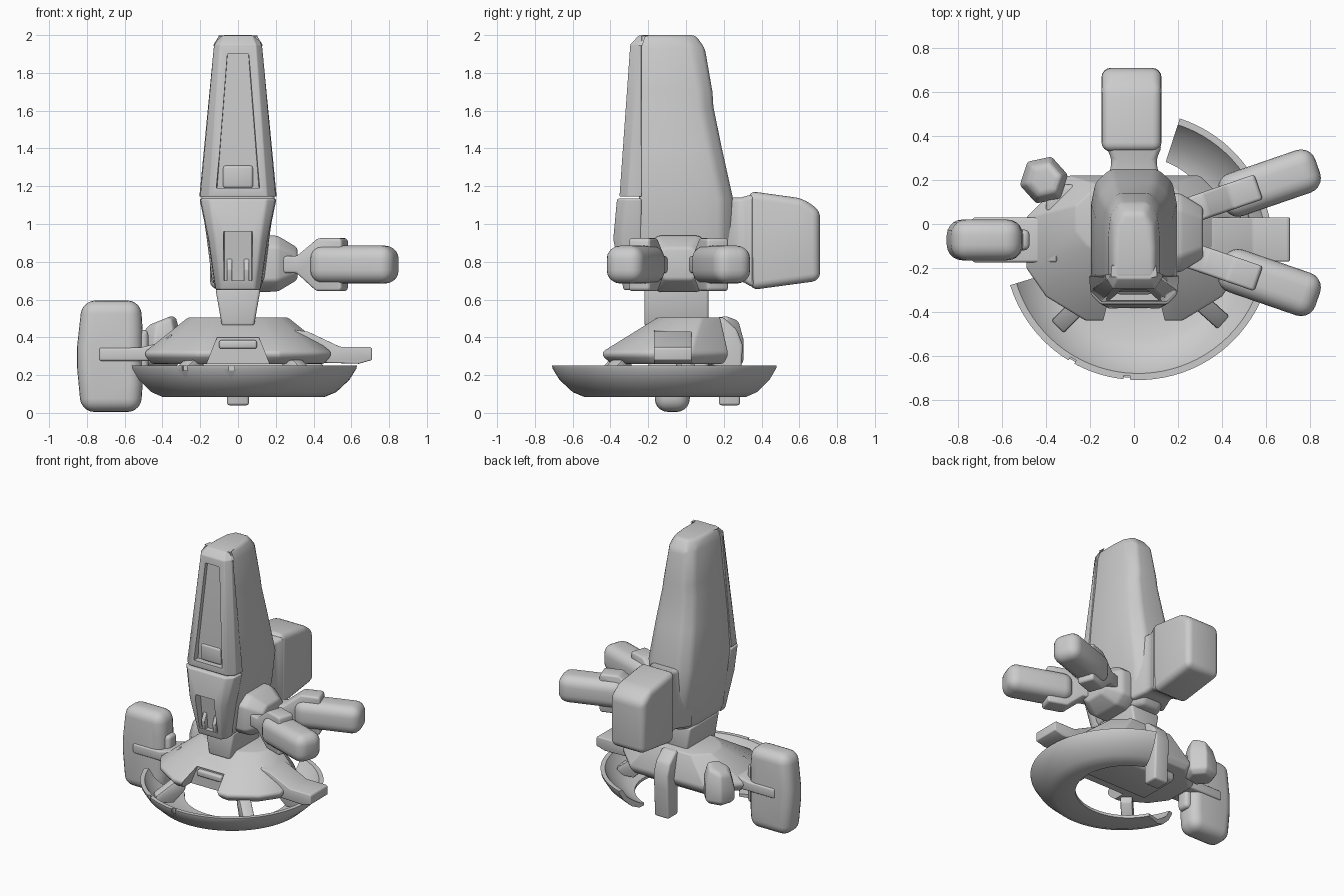
import bpy, bmesh, math
from mathutils import Matrix, Vector

if "Cube" in bpy.data.objects:
    bpy.data.objects.remove(bpy.data.objects["Cube"])


def loft(name, rings, bevel=0.0, seg=3, cuts=(), mat=None):
    """Skin closed rings of 3D points, cap, bevel, cut and shade."""
    bm = bmesh.new()
    vr = [[bm.verts.new(p) for p in r] for r in rings]
    n = len(vr[0])
    for a, b in zip(vr, vr[1:]):
        for i in range(n):
            j = (i + 1) % n
            bm.faces.new((a[i], a[j], b[j], b[i]))
    bm.faces.new(vr[0])
    bm.faces.new(vr[-1])
    if mat:
        bm.transform(mat)
    bmesh.ops.recalc_face_normals(bm, faces=bm.faces)
    me = bpy.data.meshes.new(name)
    bm.to_mesh(me)
    bm.free()
    ob = bpy.data.objects.new(name, me)
    bpy.context.collection.objects.link(ob)
    if bevel:
        m = ob.modifiers.new("bevel", 'BEVEL')
        m.width, m.segments, m.limit_method = bevel, seg, 'ANGLE'
        m.angle_limit = math.radians(25)
    for c in cuts:
        m = ob.modifiers.new("cut", 'BOOLEAN')
        m.object, m.operation, m.solver = c, 'DIFFERENCE', 'EXACT'
    bpy.ops.object.select_all(action='DESELECT')
    ob.select_set(True)
    bpy.context.view_layer.objects.active = ob
    bpy.ops.object.convert(target='MESH')
    for c in cuts:
        bpy.data.objects.remove(c)
    bpy.ops.object.shade_smooth_by_angle(angle=math.radians(38))
    return ob


def prism(name, pts, axis, lo, hi, *args, **kw):
    """Extrude a 2D outline along an axis (other two axes in xyz order)."""
    def put(p, v):
        q = list(p)
        q.insert("xyz".index(axis), v)
        return Vector(q)
    return loft(name, [[put(p, v) for p in pts] for v in (lo, hi)], *args, **kw)


def box(name, lo, hi, *args, **kw):
    pts = [(lo[0], lo[1]), (hi[0], lo[1]), (hi[0], hi[1]), (lo[0], hi[1])]
    return prism(name, pts, "z", lo[2], hi[2], *args, **kw)


def sym(half, z):
    """Mirror half a horizontal outline (front to back) over x = 0."""
    return [(x, y, z) for x, y in half] + [(-x, y, z) for x, y in reversed(half)]


def cutter(name, sections):
    """Tapered pocket: (z, half width, depth y) per section."""
    ob = loft(name, [[(-w, -.5, z), (w, -.5, z), (w * .85, y, z), (-w * .85, y, z)]
                     for z, w, y in sections])
    ob.hide_render = True
    return ob


# Tower hull: z, half width, back y
hull = [(.65, .115, .17), (.72, .14, .22), (.92, .165, .25), (1.13, .195, .25),
        (1.4, .175, .19), (1.62, .15, .145), (1.7, .14, .14), (1.93, .118, .10), (2.0, .092, .05)]
loft("tower_hull", [sym([(w, -.25), (w, yb - .16), (w * .9, yb - .06), (w * .55, yb)], z)
                    for z, w, yb in hull], .022, 3)


def plate(name, secs, cuts):
    return loft(name, [sym([(w * .75, yf), (w * .97, yf + .045), (w, -.235)], z)
                       for z, w, yf in secs], .012, 3, cuts)


# Front armour plates with sunken pockets
plate("upper_front_plate", [(1.145, .205, -.352), (1.95, .128, -.295), (1.998, .10, -.25)],
      [cutter("upper_pocket", [(1.19, .13, -.305), (1.30, .12, -.31), (1.9, .065, -.272)])])
plate("lower_front_plate", [(.65, .12, -.33), (.92, .16, -.385), (1.135, .205, -.365)],
      [cutter("lower_pocket", [(.70, .085, -.305), (.96, .085, -.335)])])
box("upper_pocket_step", (-.08, -.32, 1.19), (.08, -.28, 1.31), .015)
for s in (-1, 1):
    prism("pocket_fin", [(-.26, .69), (-.335, .69), (-.345, .76), (-.31, .83), (-.26, .83)], "x",
          s * .045 - .014, s * .045 + .014, .005)

# Neck
loft("neck", [sym([(w, -.22), (w, .12)], z) for z, w in ((.46, .085), (.66, .12))], .015)

# Base body with front notch
plan = [(.22, -.44), (.40, -.33), (.49, -.20), (.49, .03), (.30, .22)]
lower = [(x * .93, y * .9) for x, y in plan]
upper = [(x * .54, -.15 + (y + .44) * .5) for x, y in plan]
notch = prism("notch_cutter", [(-.19, .2), (.19, .2), (.11, .40), (-.11, .40)], "y", -.6, -.31)
notch.hide_render = True
loft("base_body", [sym(lower, .26), sym(plan, .30), sym(plan, .325), sym(upper, .505)],
     .01, 2, [notch])
box("notch_block", (-.10, -.34, .34), (.10, -.28, .385), .012)
box("base_underside", (-.26, -.2, .20), (.26, .12, .28), .03)

# Open dish ring, swept along an arc; the floor is widest at the front
prof = [(.44, .085), (.5, .11), (.57, .175), (.607, .235), (.61, .252), (.58, .252),
        (.54, .19), (.48, .145), (.43, .115)]
arc = [math.radians(197 + (432 - 197) * i / 56) for i in range(57)]
slots = []
for a in (240, 265):
    m = Matrix.Translation((.02, -.1, 0)) @ Matrix.Rotation(math.radians(a), 4, 'Z')
    slots.append(box("rim_slot_cutter", (.592, -.015, .225), (.7, .015, .3), mat=m))
    slots[-1].hide_render = True
rings = []
for a in arc:
    inner = .345 + .06 * math.sin(a)
    rings.append([(.02 + r * math.cos(a), -.1 + r * math.sin(a), z)
                  for r, z in [(inner, .09)] + prof + [(inner, .11)]])
loft("dish_ring", rings, cuts=slots)

# Brackets tying ring to base
for a in (-135, -42, 15):
    m = Matrix.Translation((.02, -.1, 0)) @ Matrix.Rotation(math.radians(a), 4, 'Z')
    prism("ring_bracket", [(.32, .28), (.40, .28), (.52, .19), (.52, .14), (.40, .13), (.32, .22)],
          "y", -.04, .04, .01, 2, mat=m)

# Side arms
prism("right_arm", [(.30, .44), (.37, .43), (.54, .35), (.70, .35), (.71, .34), (.71, .28),
                    (.64, .26), (.30, .27)], "y", -.17, .03, .012)
prism("left_arm", [(-.35, .42), (-.42, .37), (-.52, .345), (-.735, .345), (-.735, .275),
                   (-.35, .275)], "y", -.175, .03, .012)

# Left upright pod
prism("left_pod", [(-.825, .595), (-.852, .35), (-.852, .24), (-.83, .005), (-.515, .005),
                   (-.505, .15), (-.505, .44), (-.515, .595)], "y", -.165, .02, .07, 5)
box("left_pod_clamp", (-.56, -.12, .16), (-.475, -.025, .44), .025)

# Rear left six-sided nozzle with a slanted top, and its link
hexa = [(math.cos(math.radians(60 * i + 12)), math.sin(math.radians(60 * i + 12))) for i in range(6)]
loft("rear_nozzle", [[(-.41 + r * x, .2 + r * y, z + k * r * x) for x, y in hexa] for r, z, k in
                     ((.08, .24, 0), (.112, .27, 0), (.112, .38, .3), (.085, .475, .4),
                      (.06, .49, .4))], .012)
box("rear_nozzle_link", (-.40, .05, .29), (-.24, .18, .40), .02)

# Rear leg and foot
prism("rear_leg", [(.08, .50), (.20, .505), (.27, .44), (.30, .36), (.295, .26), (.285, .04),
                   (.175, .04), (.17, .24), (.08, .28)], "x", -.058, .058, .014)

# Rear pack and its collar
loft("rear_pack_collar", [[(s * w, y, z) for s, z in ((-1, b), (1, b), (1, t), (-1, t))]
     for y, w, b, t in ((.12, .15, .68, 1.12), (.24, .11, .70, 1.14), (.29, .10, .70, 1.14),
                        (.36, .13, .66, 1.16))], .025)
prism("rear_pack", [(.33, 1.175), (.62, 1.135), (.71, 1.07), (.71, .70), (.34, .65),
                    (.33, .88)], "x", -.148, .125, .042, 4)

# Right engine mount
loft("engine_mount", [[(x, -.04 + h * s, z) for s, z in
                       ((-1, .79 - d * .6), (-.6, .79 - d), (.6, .79 - d), (1, .79 - d * .6),
                        (1, .79 + d * .6), (.6, .79 + d), (-.6, .79 + d), (-1, .79 + d * .6))]
     for x, h, d in ((.10, .18, .15), (.21, .18, .148), (.315, .115, .085))], .015)

# Pair of right engines, splayed either side of the mount
for s in (-1, 1):
    m = Matrix.Translation((.25, -.04 + s * .10, .785)) @ Matrix.Rotation(s * math.radians(19), 4, 'Z')
    prism("engine_clamp", [(0, -.045), (.08, -.045), (.19, -.14), (.33, -.14), (.335, -.12),
                           (.335, .12), (.33, .14), (.20, .14), (.08, .045), (0, .045)],
          "y", -.06, .06, .014, mat=m)
    box("engine_pod", (.155, -.102, -.10), (.62, .102, .10), .07, 5, mat=m)
